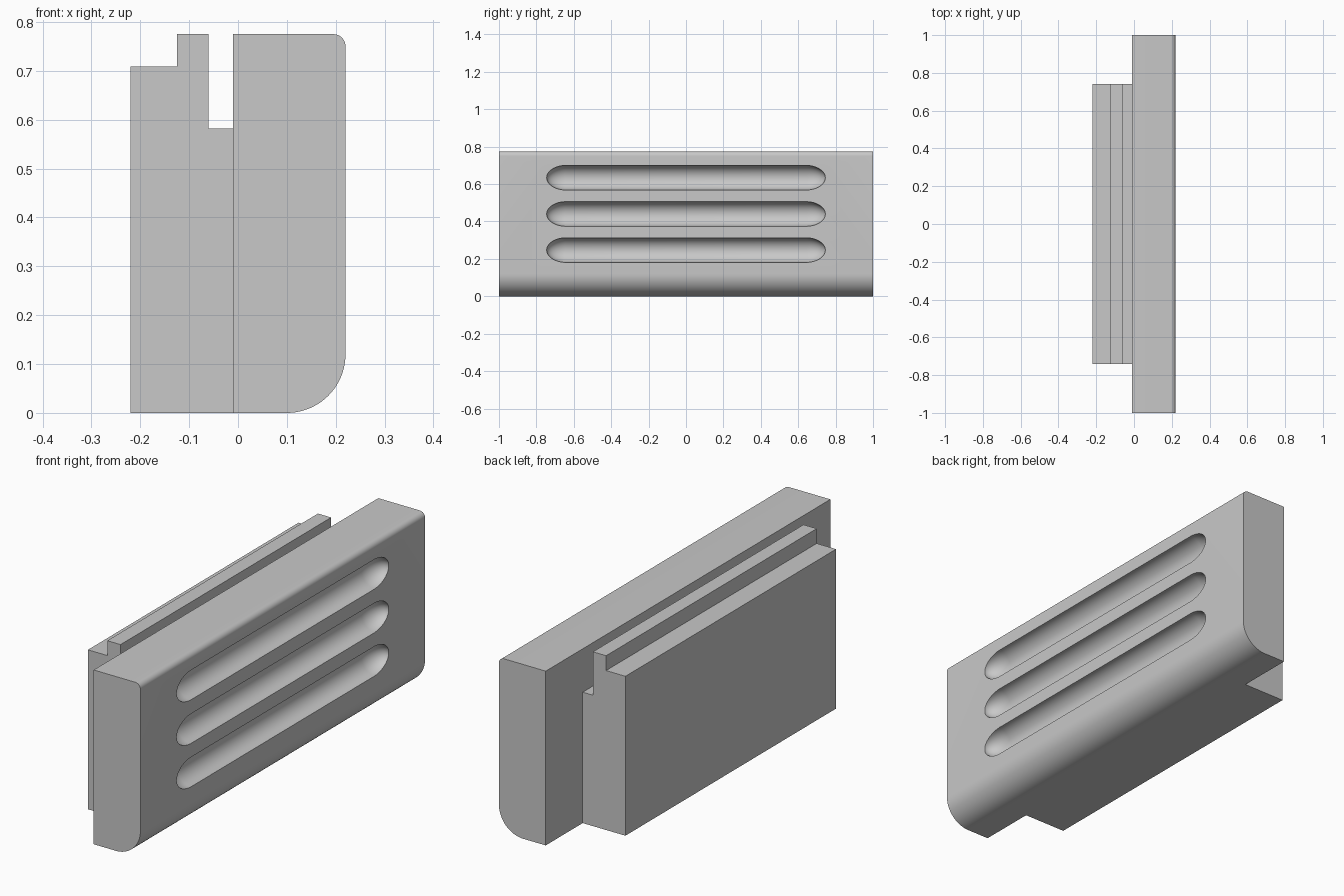
import bpy, bmesh, math
from mathutils import Matrix

if "Cube" in bpy.data.objects:
    bpy.data.objects.remove(bpy.data.objects["Cube"])

grey = bpy.data.materials.new("light_grey")
grey.use_nodes = True
colour = (0.58, 0.58, 0.58, 1)
grey.diffuse_color = colour
grey.node_tree.nodes["Principled BSDF"].inputs["Base Color"].default_value = colour


def make_object(name, bm):
    bmesh.ops.recalc_face_normals(bm, faces=bm.faces)
    mesh = bpy.data.meshes.new(name)
    bm.to_mesh(mesh)
    bm.free()
    mesh.materials.append(grey)
    obj = bpy.data.objects.new(name, mesh)
    bpy.context.collection.objects.link(obj)
    return obj


def extrude_profile(name, points, half_length):
    """Extrude an x-z outline along y, centred on y = 0."""
    bm = bmesh.new()
    face = bm.faces.new([bm.verts.new((x, -half_length, z)) for x, z in points])
    new = bmesh.ops.extrude_face_region(bm, geom=[face], use_keep_orig=True)["geom"]
    verts = [v for v in new if isinstance(v, bmesh.types.BMVert)]
    bmesh.ops.translate(bm, verts=verts, vec=(0, 2 * half_length, 0))
    return make_object(name, bm)


def arc(cx, cz, radius, start, end, steps):
    angles = [math.radians(start + (end - start) * i / steps) for i in range(steps + 1)]
    return [(cx + radius * math.cos(a), cz + radius * math.sin(a)) for a in angles]


# Front slab with a large lower and a small upper rounded edge
HEIGHT, FACE_X, SEAM_X = 0.775, 0.22, -0.01
outline = [(SEAM_X, HEIGHT), (SEAM_X, 0)]
outline += arc(FACE_X - 0.12, 0.12, 0.12, -90, 0, 20)
outline += arc(FACE_X - 0.025, HEIGHT - 0.025, 0.025, 0, 90, 8)
slab = extrude_profile("grip_slab", outline, 1.0)

# Stepped mounting plate with the hooked rail on top
rail = [(-0.22, 0), (SEAM_X, 0), (SEAM_X, 0.582), (-0.06, 0.582),
        (-0.06, HEIGHT), (-0.125, HEIGHT), (-0.125, 0.709), (-0.22, 0.709)]
extrude_profile("mounting_plate", rail, 0.74)

# Three long scooped grooves, each cut by a stretched ellipsoid
bm = bmesh.new()
for z in (0.247, 0.44, 0.634):
    turn = Matrix.Rotation(math.pi / 2, 4, "X")
    verts = bmesh.ops.create_uvsphere(bm, u_segments=48, v_segments=25,
                                      radius=1, matrix=turn)["verts"]
    for v in verts:
        shift = math.copysign(0.64, v.co.y)
        v.co = (FACE_X + v.co.x * 0.066, v.co.y * 0.105 + shift, z + v.co.z * 0.066)
cutter = make_object("groove_cutter", bm)
cutter.hide_render = True

cut = slab.modifiers.new("grooves", "BOOLEAN")
cut.operation, cut.solver, cut.object = "DIFFERENCE", "EXACT", cutter
bpy.context.view_layer.objects.active = slab
slab.select_set(True)
bpy.ops.object.modifier_apply(modifier=cut.name)
bpy.data.objects.remove(cutter)
bpy.ops.object.shade_smooth_by_angle(angle=math.radians(30))
